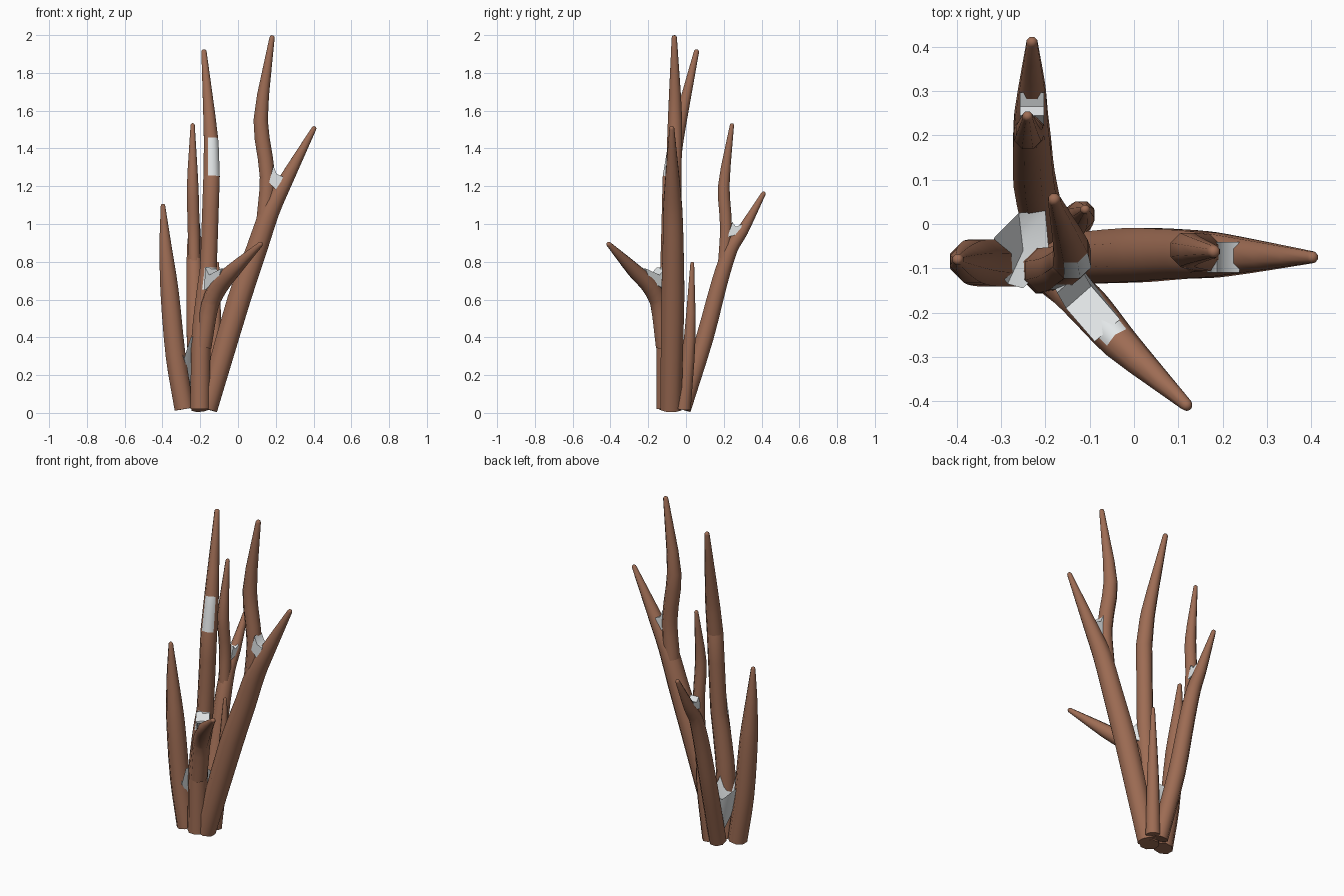
import bpy, bmesh, math
from mathutils import Vector

if "Cube" in bpy.data.objects:
    bpy.data.objects.remove(bpy.data.objects["Cube"])


def material(name, rgb):
    m = bpy.data.materials.new(name)
    m.diffuse_color = (*rgb, 1)
    m.use_nodes = True
    m.node_tree.nodes["Principled BSDF"].inputs["Base Color"].default_value = m.diffuse_color
    return m


BARK = material("brown_bark", (0.34, 0.15, 0.088))
SNOW = material("pale_snow", (0.76, 0.79, 0.80))
SIDES, STEPS = 8, 3


def finish(name, bm, mats, angle):
    bmesh.ops.recalc_face_normals(bm, faces=bm.faces)
    me = bpy.data.meshes.new(name)
    bm.to_mesh(me)
    bm.free()
    for m in mats:
        me.materials.append(m)
    ob = bpy.data.objects.new(name, me)
    bpy.context.collection.objects.link(ob)
    bpy.context.view_layer.objects.active = ob
    ob.select_set(True)
    bpy.ops.object.shade_smooth_by_angle(angle=math.radians(angle))
    ob.select_set(False)
    return ob


def spline(keys):
    """Smooth path through (x, y, z, radius) keys."""
    k = [Vector(p) for p in keys]
    k = [2 * k[0] - k[1]] + k + [2 * k[-1] - k[-2]]
    out = []
    for i in range(1, len(k) - 2):
        a, b, c, d = k[i - 1:i + 3]
        ta = (c - a) * (0.5 * min(1, (c - b).length / (b - a).length))
        tc = (d - b) * (0.5 * min(1, (c - b).length / (d - c).length))
        for s in range(STEPS):
            t = s / STEPS
            out.append((2*t**3 - 3*t**2 + 1) * b + (t**3 - 2*t**2 + t) * ta
                       + (3*t**2 - 2*t**3) * c + (t**3 - t**2) * tc)
    return out + [k[-2]]


def branch(name, keys, snow=None):
    """Tapered tube with a round tip; snow = (z low, z high, facing, limit)."""
    path = spline(keys)
    end = path[-1]
    d = (end.xyz - path[-2].xyz).normalized()
    for f, g in ((0.5, 0.85), (0.9, 0.45)):
        p = end.xyz + d * end.w * f
        path.append(Vector((*p, end.w * g)))
    bm = bmesh.new()
    rings = []
    for i, p in enumerate(path):
        t = (path[min(i + 1, len(path) - 1)].xyz - path[max(i - 1, 0)].xyz).normalized()
        v = t.cross(Vector((1, 0, 0))).normalized()
        u = v.cross(t)
        rings.append([bm.verts.new(p.xyz + p.w * (u * math.cos(a) + v * math.sin(a)))
                      for a in [2 * math.pi * (j + 0.5) / SIDES for j in range(SIDES)]])
    for lo, hi in zip(rings, rings[1:]):
        for j in range(SIDES):
            n = (j + 1) % SIDES
            bm.faces.new((lo[j], lo[n], hi[n], hi[j]))
    bm.faces.new(rings[0][::-1])
    bm.faces.new(rings[-1])
    bmesh.ops.recalc_face_normals(bm, faces=bm.faces)
    if snow:
        z0, z1, facing, limit = snow
        facing = Vector(facing).normalized()
        for f in bm.faces:
            if z0 < f.calc_center_median().z < z1 and f.normal.dot(facing) > limit:
                f.material_index = 1
    return finish(name, bm, [BARK, SNOW], 50)


def fork_snow(name, profile, side, half):
    """Wedge of snow filling a fork: profile extruded sideways both ways."""
    s = Vector(side).normalized() * half
    bm = bmesh.new()
    a = [bm.verts.new(Vector(p) - s) for p in profile]
    b = [bm.verts.new(Vector(p) + s) for p in profile]
    bm.faces.new(a)
    bm.faces.new(b[::-1])
    for i in range(len(a)):
        n = (i + 1) % len(a)
        bm.faces.new((a[i], b[i], b[n], a[n]))
    finish(name, bm, [SNOW], 60)


# Left stem
branch("left_stem", [(-.285, -.09, .02, .055), (-.33, -.088, .3, .057), (-.363, -.085, .65, .052),
                     (-.385, -.082, .9, .033), (-.397, -.08, 1.095, .013)])
# Middle stem with a snowy stretch, and its forward limb
branch("middle_stem_lower", [(-.2, -.105, .02, .056), (-.195, -.105, .4, .055), (-.17, -.1, .65, .052),
                             (-.157, -.092, .77, .048), (-.14, -.08, 1.25, .047)],
       (.65, .77, (.4, -.9, .1), .6))
branch("middle_stem_upper", [(-.14, -.08, 1.25, .047), (-.143, -.05, 1.45, .041),
                             (-.18, .055, 1.91, .015)], (1.25, 1.45, (.45, -.9, .2), .85))
branch("front_limb", [(-.185, -.115, .35, .048), (-.147, -.143, .58, .05), (-.1, -.19, .67, .048),
                      (-.03, -.27, .75, .041), (.118, -.408, .892, .014)],
       (.6, .79, (-.4, .4, .8), .75))
# Right stem and its upright limb
branch("right_stem", [(-.165, -.08, .02, .06), (.005, -.07, .6, .066), (.1, -.068, .87, .06),
                      (.17, -.07, 1.07, .055), (.25, -.072, 1.225, .042), (.402, -.075, 1.505, .014)])
branch("right_upright_limb", [(.14, -.066, 1.0, .048), (.156, -.065, 1.25, .044),
                              (.12, -.058, 1.55, .041), (.18, -.062, 1.985, .015)])
# Back stem and its upright limb
branch("back_stem", [(-.2, -.02, .02, .05), (-.225, .1, .4, .05), (-.23, .18, .7, .046),
                     (-.232, .237, .87, .041), (-.23, .3, .965, .033), (-.23, .41, 1.16, .013)])
branch("back_upright_limb", [(-.232, .2, .78, .034), (-.235, .212, .98, .034),
                             (-.24, .2, 1.2, .033), (-.24, .243, 1.522, .012)])
# Small twig at the back
branch("small_twig", [(-.15, -.015, .02, .043), (-.12, .02, .4, .033), (-.11, .033, .79, .011)])

# Snow wedges in the forks
fork_snow("front_fork_snow", [(-.145, -.13, .77), (-.125, -.165, .73), (-.06, -.24, .765),
                              (-.08, -.21, .69), (-.15, -.12, .65)], (.75, .66, 0), .038)
fork_snow("right_fork_snow", [(.187, -.075, 1.31), (.205, -.075, 1.265), (.238, -.075, 1.25),
                              (.21, -.075, 1.17), (.165, -.075, 1.22)], (0, 1, 0), .034)
fork_snow("back_fork_snow", [(-.23, .245, 1.01), (-.23, .265, .985), (-.23, .297, 1.0),
                             (-.23, .285, .95), (-.23, .22, .93)], (1, 0, 0), .027)

# Snow hollow where the stems meet: a rim fanned to a low hub and a lower point
bm = bmesh.new()
rim = [bm.verts.new(p) for p in ((-.285, -.135, .29), (-.25, -.145, .40), (-.19, -.08, .42),
                                 (-.2, .03, .33), (-.26, .025, .3), (-.315, -.03, .36),
                                 (-.32, -.09, .36))]
for hub in ((-.25, -.06, .26), (-.24, -.03, .1)):
    h = bm.verts.new(hub)
    for i in range(len(rim)):
        bm.faces.new((rim[i], rim[(i + 1) % len(rim)], h))
finish("stem_hollow_snow", bm, [SNOW], 60)
